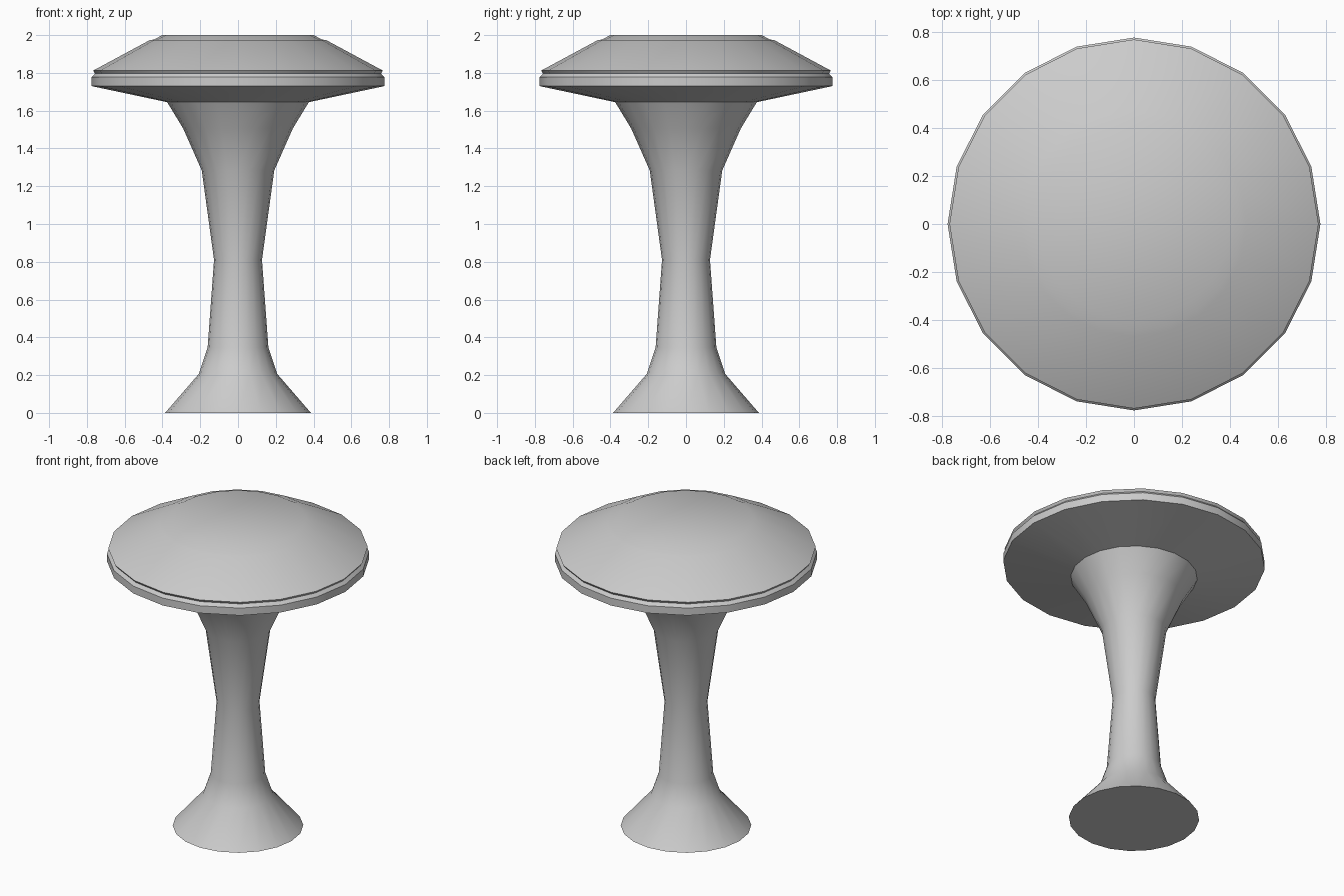
import bpy, bmesh
from math import cos, sin, pi, radians

if "Cube" in bpy.data.objects:
    bpy.data.objects.remove(bpy.data.objects["Cube"])

SIDES = 20


def lathe(name, profile):
    """Revolve (radius, z) points around z and close both ends with flat caps."""
    bm = bmesh.new()
    rings = [[bm.verts.new((r * cos(2 * pi * i / SIDES), r * sin(2 * pi * i / SIDES), z))
              for i in range(SIDES)] for r, z in profile]
    for a, b in zip(rings, rings[1:]):
        for i in range(SIDES):
            j = (i + 1) % SIDES
            bm.faces.new((a[i], a[j], b[j], b[i]))
    bm.faces.new(rings[0][::-1])
    bm.faces.new(rings[-1])
    mesh = bpy.data.meshes.new(name)
    bm.to_mesh(mesh)
    bm.free()
    obj = bpy.data.objects.new(name, mesh)
    bpy.context.collection.objects.link(obj)
    bpy.ops.object.select_all(action='DESELECT')
    obj.select_set(True)
    bpy.context.view_layer.objects.active = obj
    bpy.ops.object.shade_smooth_by_angle(angle=radians(30))
    return obj


# Pedestal: flared foot, narrow waist, flared neck; rim grooved, stepped top
lathe("pedestal_table", [
    # flared foot and waist
    (0.386, 0.0), (0.207, 0.207), (0.161, 0.345), (0.127, 0.81),
    # neck and collar
    (0.192, 1.284), (0.291, 1.507), (0.375, 1.645),
    # underside and rim with groove
    (0.775, 1.73), (0.775, 1.778), (0.757, 1.797), (0.767, 1.812),
    # sloped top with small step
    (0.468, 1.973), (0.445, 1.977), (0.40, 2.0),
])
